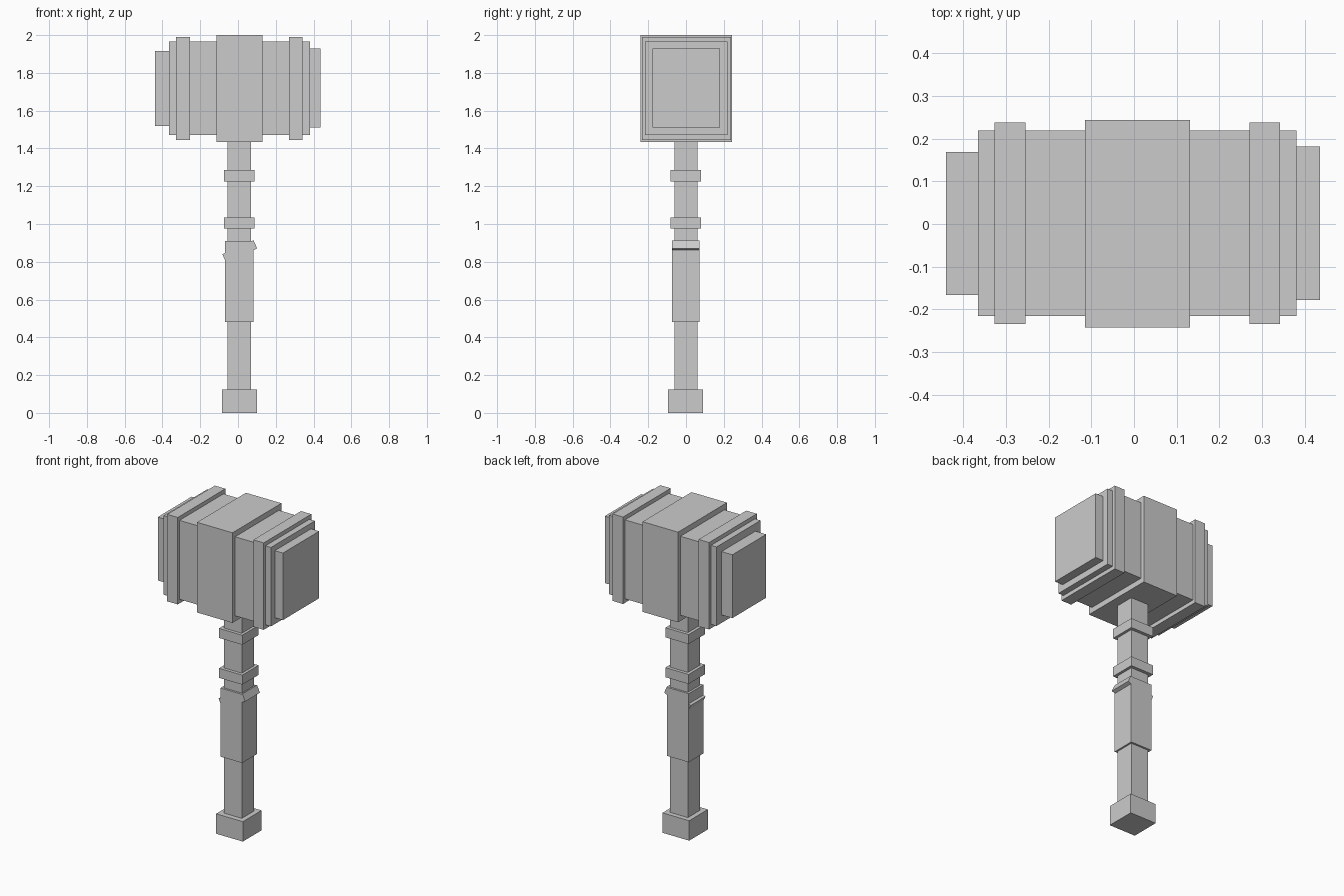
import bpy
import math

default_cube = bpy.data.objects.get("Cube")
if default_cube:
    bpy.data.objects.remove(default_cube, do_unlink=True)

# Single plain grey
GREY = (0.6, 0.6, 0.6, 1.0)
grey = bpy.data.materials.new("plain_grey")
grey.use_nodes = True
grey.diffuse_color = GREY
grey.node_tree.nodes["Principled BSDF"].inputs["Base Color"].default_value = GREY


def block(name, x, y, z, tilt=0.0):
    """Box spanning the (low, high) ranges x, y, z, tilted about its y axis."""
    spans = (x, y, z)
    bpy.ops.mesh.primitive_cube_add(size=1, location=[(a + b) / 2 for a, b in spans])
    obj = bpy.context.object
    obj.name = name
    obj.scale = [b - a for a, b in spans]
    obj.rotation_euler.y = tilt
    obj.data.materials.append(grey)
    return obj


# Head: core, centre block, bands and striking faces
block("head_core", (-0.365, 0.38), (-0.216, 0.219), (1.47, 1.965))
block("head_centre", (-0.115, 0.131), (-0.242, 0.243), (1.435, 2.0))
for name, x in (("head_band_right", (-0.327, -0.254)), ("head_band_left", (0.27, 0.342))):
    block(name, x, (-0.234, 0.238), (1.445, 1.99))
block("striking_face_right", (-0.44, -0.365), (-0.166, 0.169), (1.52, 1.917))
block("striking_face_left", (0.38, 0.436), (-0.178, 0.181), (1.51, 1.93))

# Handle with two rings
block("handle_shaft", (-0.055, 0.07), (-0.062, 0.06), (0.12, 1.44))
for name, z in (("lower_ring", (0.975, 1.035)), ("upper_ring", (1.225, 1.285))):
    block(name, (-0.074, 0.087), (-0.082, 0.08), z)

# Grip, pommel and the slanted strap passing through the grip
block("grip", (-0.069, 0.081), (-0.075, 0.072), (0.48, 0.91))
block("pommel", (-0.085, 0.1), (-0.095, 0.09), (0.0, 0.125))
block("grip_strap", (-0.081, 0.1), (-0.074, 0.071), (0.8315, 0.879), math.radians(-24))
